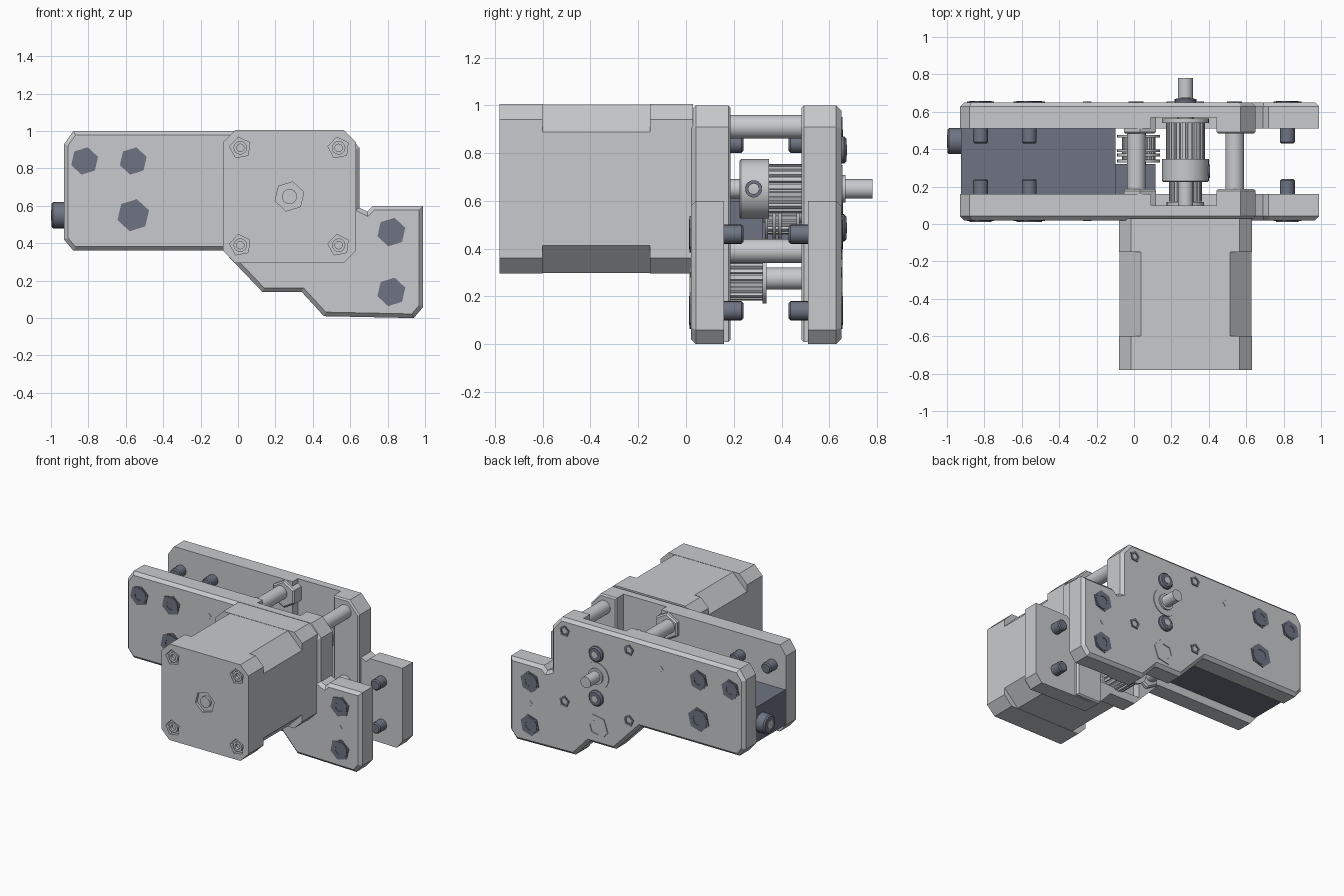
import bpy, bmesh, math
from mathutils import Matrix

old = bpy.data.objects.get("Cube")
if old:
    bpy.data.objects.remove(old, do_unlink=True)


def material(name, rgb):
    m = bpy.data.materials.new(name)
    m.use_nodes = True
    m.diffuse_color = (*rgb, 1)
    m.node_tree.nodes["Principled BSDF"].inputs["Base Color"].default_value = (*rgb, 1)
    return m


LIGHT = material("light grey", (0.58, 0.59, 0.61))
DARK = material("dark slate", (0.155, 0.175, 0.225))


def finish(name, bm, mat, smooth=False):
    bmesh.ops.recalc_face_normals(bm, faces=bm.faces)
    me = bpy.data.meshes.new(name)
    bm.to_mesh(me)
    bm.free()
    me.materials.append(mat)
    ob = bpy.data.objects.new(name, me)
    bpy.context.collection.objects.link(ob)
    if smooth:
        bpy.ops.object.select_all(action='DESELECT')
        ob.select_set(True)
        bpy.context.view_layer.objects.active = ob
        bpy.ops.object.shade_smooth_by_angle(angle=math.radians(35))
    return ob


def prism(name, pts, y0, y1, mat, bevel=0, socket=0, smooth=False):
    """Extrude an x-z outline from y0 to y1; bevel and socket act on the y0 end."""
    bm = bmesh.new()
    cap = bm.faces.new([bm.verts.new((x, y0, z)) for x, z in pts])
    far = bmesh.ops.extrude_face_region(bm, geom=[cap], use_keep_orig=True)["geom"]
    for v in far:
        if isinstance(v, bmesh.types.BMVert):
            v.co.y = y1
    bmesh.ops.recalc_face_normals(bm, faces=bm.faces)
    if socket:
        bmesh.ops.inset_region(bm, faces=[cap], thickness=socket)
        hole = bmesh.ops.extrude_face_region(bm, geom=[cap])["geom"]
        for v in hole:
            if isinstance(v, bmesh.types.BMVert):
                v.co.y += 0.02 * (1 if y1 > y0 else -1)
        bmesh.ops.delete(bm, geom=[cap], context='FACES')
    if bevel:
        rim = [e for e in bm.edges if all(abs(v.co.y - y0) < 1e-5 for v in e.verts)]
        bmesh.ops.bevel(bm, geom=rim, offset=bevel, segments=1, affect='EDGES')
    return finish(name, bm, mat, smooth)


def ring(x, z, r, n, turn=0):
    return [(x + r * math.cos(turn + math.tau * i / n),
             z + r * math.sin(turn + math.tau * i / n)) for i in range(n)]


def rod(name, x, z, r, y0, y1, mat=LIGHT, n=32, bevel=0, socket=0):
    return prism(name, ring(x, z, r, n), y0, y1, mat, bevel, socket, True)


def box(name, x, y, z, mat):
    return prism(name, [(x[0], z[0]), (x[1], z[0]), (x[1], z[1]), (x[0], z[1])], y[0], y[1], mat)


def cut(ob, cutter):
    mod = ob.modifiers.new("cut", 'BOOLEAN')
    mod.operation = 'DIFFERENCE'
    mod.solver = 'EXACT'
    mod.object = cutter
    bpy.ops.object.select_all(action='DESELECT')
    ob.select_set(True)
    bpy.context.view_layer.objects.active = ob
    bpy.ops.object.modifier_apply(modifier=mod.name)
    bpy.data.objects.remove(cutter, do_unlink=True)


def toothed(x, z, r, teeth):
    pts = []
    for i in range(teeth):
        for step, k in ((0, 1), (0.55, 1), (0.65, 0.88), (0.9, 0.88)):
            a = math.tau * (i + step) / teeth
            pts.append((x + r * k * math.cos(a), z + r * k * math.sin(a)))
    return pts


CX, CZ = 0.275, 0.65
CORNERS = [(CX + sx * 0.263, CZ + sz * 0.26) for sx in (-1, 1) for sz in (-1, 1)]
BOLTS = [(-0.82, 0.84, 0.075), (-0.56, 0.84, 0.075), (-0.56, 0.55, 0.088),
         (0.82, 0.46, 0.078), (0.82, 0.14, 0.078)]
OUTLINE = [(-0.93, 0.42), (-0.88, 0.36), (-0.08, 0.36), (0.13, 0.14), (0.34, 0.14),
           (0.46, 0.01), (0.94, 0.0), (0.99, 0.06), (0.99, 0.6), (0.72, 0.6),
           (0.69, 0.57), (0.65, 0.59), (0.65, 0.91), (0.57, 1.0), (-0.88, 1.0), (-0.93, 0.93)]
RIB = [(0.44, 0.03), (0.46, 0.01), (0.65, 0.01), (0.65, 0.91), (0.57, 1.0), (0.44, 1.0)]

# Two facing side plates with pocket, bosses and bolts
for side, fy in (("front", lambda y: y), ("back", lambda y: 0.67 - y)):
    plate = prism(side + "_plate", OUTLINE, fy(0.02), fy(0.16), LIGHT, bevel=0.022)
    cut(plate, box("pocket_cutter", (0.09, 0.44), (fy(0.1), fy(0.3)), (0.2, 1.1), LIGHT))
    prism(side + "_rib", RIB, fy(0.187), fy(0.1), LIGHT, bevel=0.01)
    for x, z in CORNERS[:2]:
        z = min(z, 0.9)
        prism(side + "_boss", ring(x + 0.02, z, 0.1, 6, math.pi / 6), fy(0.187), fy(0.1), LIGHT, bevel=0.01)
    for x, z, r in BOLTS:
        prism(side + "_bolt_seat", ring(x, z, r, 6, 0.3), fy(0.015), fy(0.05), DARK)
        rod(side + "_bolt_head", x, z, r * 0.78, fy(0.012), fy(0.05), DARK, 24, socket=0.028)
        if r < 0.08:
            rod(side + "_bolt_tip", x, z, 0.04, fy(0.24), fy(0.14), DARK, 20, bevel=0.008)
    for x, z in ((-0.25, 0.84), (0.82, 0.3)):
        prism(side + "_dowel", ring(x, z, 0.022, 4), fy(0.016), fy(0.05), LIGHT)
    prism(side + "_axle_nut", ring(CX, 0.27, 0.095, 6, 0.2), fy(0.014), fy(0.05), LIGHT, socket=0.04)

# Back plate hardware
for dz in (-0.163, 0.163):
    rod("cap_screw", CX, CZ + dz, 0.057, 0.672, 0.6, DARK, 24, bevel=0.01, socket=0)
    prism("cap_screw_socket", ring(CX, CZ + dz, 0.026, 6), 0.675, 0.65, LIGHT)
for x, z in CORNERS:
    prism("spacer_nut", ring(x, z, 0.042, 5, 0.4), 0.655, 0.62, DARK, socket=0.018)
rod("bearing_collar", CX, CZ, 0.1, 0.656, 0.6)
rod("bearing_inner", CX, CZ, 0.058, 0.668, 0.6)

# Spacers between the plates
for x, z in CORNERS:
    rod("spacer", x, z, 0.05, 0.15, 0.52)


# Motor: two end caps and a core with wider corner chamfers
def chamfered(h, c):
    k = h - c
    return [(CX + a, CZ + b) for a, b in ((-k, -h), (k, -h), (h, -k), (h, k),
                                          (k, h), (-k, h), (-h, k), (-h, -k))]


rear = prism("motor_rear_cap", chamfered(0.355, 0.065), -0.78, -0.6, LIGHT)
prism("motor_core", chamfered(0.353, 0.115), -0.6, -0.15, LIGHT)
prism("motor_front_cap", chamfered(0.355, 0.065), -0.15, 0.03, LIGHT)
for x, z in CORNERS:
    cut(rear, prism("screw_cutter", ring(x, z, 0.058, 5, 0.5), -0.8, -0.755, LIGHT))
    rod("motor_screw", x, z, 0.036, -0.775, -0.74, LIGHT, 16, socket=0.016)
cut(rear, prism("bearing_cutter", ring(CX, CZ, 0.08, 6, 0.3), -0.8, -0.76, LIGHT))
rod("motor_rear_shaft", CX, CZ, 0.04, -0.778, -0.74, n=24)

# Drive shaft and pulley
rod("drive_shaft", CX, CZ, 0.041, 0.02, 0.78)
hub = rod("drive_hub", CX, CZ, 0.125, 0.225, 0.348, n=40, bevel=0.006)
prism("drive_teeth", toothed(CX, CZ, 0.104, 20), 0.34, 0.545, LIGHT)
rod("drive_flange", CX, CZ, 0.125, 0.54, 0.565, n=40)

# Set screw on the hub side
screw = rod("set_screw", 0, 0, 0.036, -0.006, 0.03, DARK, 20, socket=0.014)
screw.matrix_world = Matrix.Translation((CX + 0.125, 0.283, CZ)) @ Matrix.Rotation(math.pi / 2, 4, 'Z')

# Lower idler on its axle
rod("lower_axle", CX, 0.275, 0.046, 0.06, 0.6)
prism("lower_teeth", toothed(CX, 0.27, 0.088, 18), 0.12, 0.325, LIGHT)
for y in (0.1, 0.32):
    rod("lower_flange", CX, 0.27, 0.1, y, y + 0.018)

# Side idler beside the block
rod("side_axle", 0.025, 0.55, 0.04, 0.3, 0.52)
prism("side_teeth", toothed(0.025, 0.55, 0.09, 18), 0.34, 0.47, LIGHT)
for y in (0.33, 0.362, 0.385, 0.462):
    rod("side_flange", 0.025, 0.55, 0.115, y, y + 0.014)

# Dark clamp block, its tongue and end bolt
box("clamp_block", (-0.925, -0.1), (0.155, 0.515), (0.42, 0.68), DARK)
box("clamp_tongue", (-0.11, 0.115), (0.155, 0.322), (0.44, 0.6), DARK)
end_bolt = rod("end_bolt", 0, 0, 0.07, 0, 0.08, DARK, 28, bevel=0.01)
end_socket = prism("end_bolt_socket", ring(0, 0, 0.034, 6), -0.002, 0.03, LIGHT)
for ob in (end_bolt, end_socket):
    ob.matrix_world = Matrix.Translation((-0.998, 0.443, 0.55)) @ Matrix.Rotation(-math.pi / 2, 4, 'Z')
